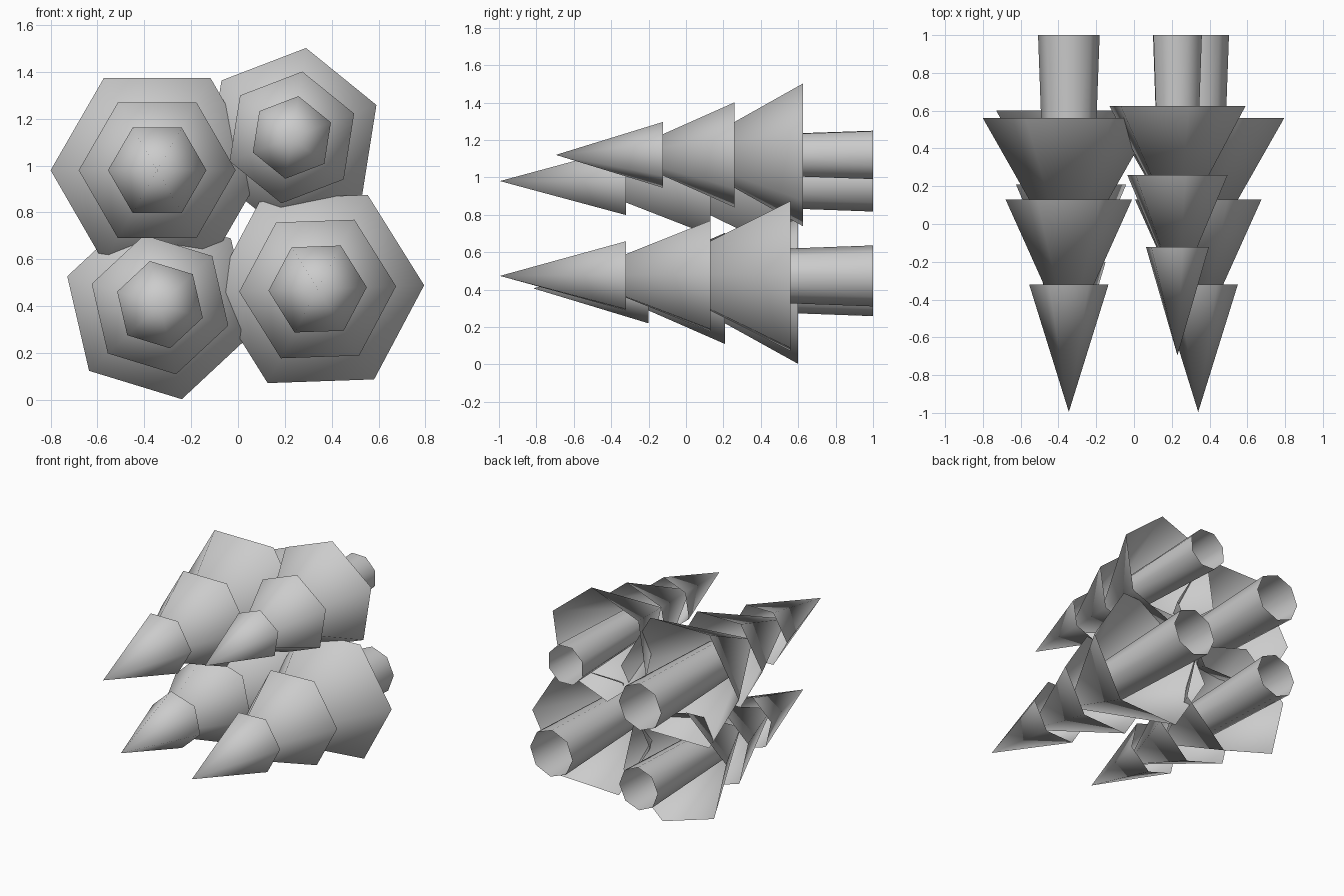
import bpy, bmesh
from math import cos, sin, radians, tau

cube = bpy.data.objects.get("Cube")
if cube:
    bpy.data.objects.remove(cube, do_unlink=True)

GREY = (0.6, 0.6, 0.6, 1.0)
mat = bpy.data.materials.new("plain grey")
mat.use_nodes = True
mat.diffuse_color = GREY
bsdf = mat.node_tree.nodes["Principled BSDF"]
bsdf.inputs["Base Color"].default_value = GREY
bsdf.inputs["Roughness"].default_value = 0.8


def open_cone(name, sides, x, z, turn, back, front):
    """Open smooth shell along y; back and front are (y, radius), radius 0 is a tip."""
    bm = bmesh.new()

    def ring(y, r):
        angles = [radians(turn) + tau * i / sides for i in range(sides)]
        return [bm.verts.new((x + r * cos(a), y, z + r * sin(a))) for a in angles]

    base = ring(*back)
    if front[1] > 0:
        end = ring(*front)
    else:
        end = [bm.verts.new((x, front[0], z))] * sides
    for i in range(sides):
        j = (i + 1) % sides
        corners = [base[i], base[j], end[j], end[i]]
        face = bm.faces.new(list(dict.fromkeys(corners)))
        face.smooth = True
    mesh = bpy.data.meshes.new(name)
    bm.to_mesh(mesh)
    bm.free()
    mesh.materials.append(mat)
    obj = bpy.data.objects.new(name, mesh)
    bpy.context.collection.objects.link(obj)


# Foliage tiers at full size: distance of rim from trunk foot, rim radius, cone length
TIERS = {
    "lower_foliage": (0.44, 0.455, 0.80),
    "middle_foliage": (0.87, 0.335, 0.745),
    "top_foliage": (1.32, 0.21, 0.675),
}


def fallen_tree(place, x, z, turn, s):
    """Tree lying along y with its foot at y = 1 and its tip towards the front."""
    open_cone(place + "_trunk", 8, x, z, turn,
              (1, 0.163 * s), (1 - 0.9 * s, 0.13 * s))
    for part, (foot, radius, length) in TIERS.items():
        rim = 1 - foot * s
        open_cone(place + "_" + part, 6, x, z, turn,
                  (rim, radius * s), (rim - length * s, 0))


# Four stacked trees
fallen_tree("upper_right", -0.345, 0.98, 0, 1.0)
fallen_tree("upper_left", 0.23, 1.12, 21, 0.85)
fallen_tree("lower_right", -0.333, 0.406, 43, 0.91)
fallen_tree("lower_left", 0.34, 0.473, 2, 1.0)
